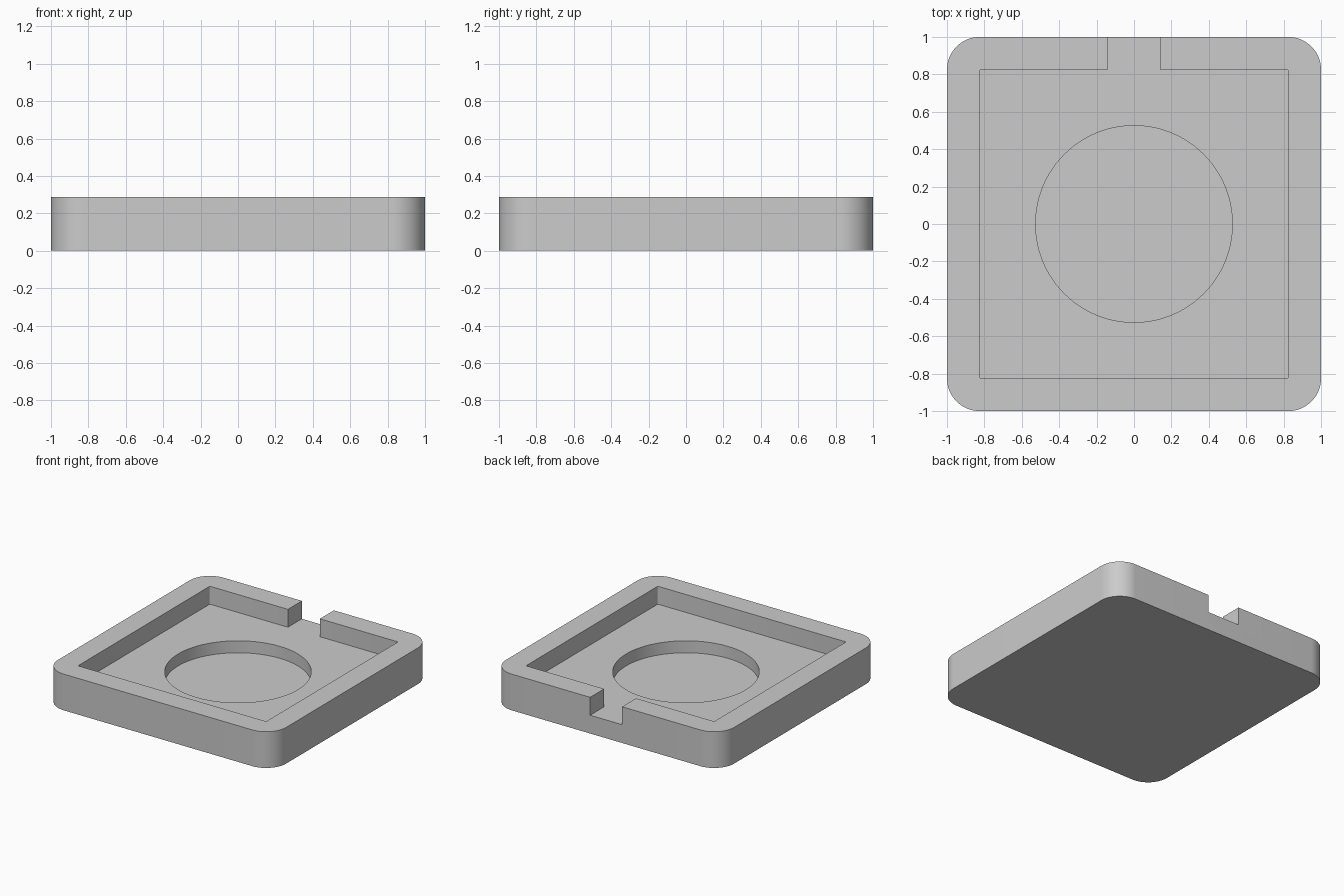
import bpy
import bmesh
from math import cos, sin, pi, radians

HEIGHT, POCKET_Z, RECESS_Z = 0.287, 0.145, 0.05

default = bpy.data.objects.get("Cube")
if default:
    bpy.data.objects.remove(default, do_unlink=True)

grey = bpy.data.materials.new("plain grey")
grey.use_nodes = True
colour = (0.6, 0.6, 0.6, 1)
grey.diffuse_color = colour
grey.node_tree.nodes["Principled BSDF"].inputs["Base Color"].default_value = colour


def rounded_square(half, radius, steps):
    """Outline of a square with rounded corners, anticlockwise."""
    inner = half - radius
    points = []
    for quarter, (sx, sy) in enumerate([(1, 1), (-1, 1), (-1, -1), (1, -1)]):
        for i in range(steps + 1):
            a = (quarter + i / steps) * pi / 2
            points.append((sx * inner + radius * cos(a), sy * inner + radius * sin(a)))
    return points


def prism(name, outline, bottom, top):
    """Solid made by raising a flat outline."""
    bm = bmesh.new()
    base = bm.faces.new([bm.verts.new((x, y, bottom)) for x, y in outline])
    raised = bmesh.ops.extrude_face_region(bm, geom=[base])["geom"]
    verts = [v for v in raised if isinstance(v, bmesh.types.BMVert)]
    bmesh.ops.translate(bm, verts=verts, vec=(0, 0, top - bottom))
    bmesh.ops.recalc_face_normals(bm, faces=bm.faces)
    mesh = bpy.data.meshes.new(name)
    bm.to_mesh(mesh)
    bm.free()
    mesh.materials.append(grey)
    obj = bpy.data.objects.new(name, mesh)
    bpy.context.collection.objects.link(obj)
    return obj


# Tray block with rounded vertical corners
tray = prism("tray", rounded_square(1, 0.175, 16), 0, HEIGHT)

# Square pocket, exit slot at the back and round recess in the floor
circle = [(0.526 * cos(i * pi / 48), 0.526 * sin(i * pi / 48)) for i in range(96)]
slot = [(-0.14, 0.5), (0.14, 0.5), (0.14, 1.1), (-0.14, 1.1)]
cutters = [
    prism("pocket_cutter", rounded_square(0.825, 0.008, 3), POCKET_Z, 0.5),
    prism("slot_cutter", slot, POCKET_Z, 0.5),
    prism("recess_cutter", circle, RECESS_Z, 0.5),
]

bpy.ops.object.select_all(action="DESELECT")
bpy.context.view_layer.objects.active = tray
tray.select_set(True)
for cutter in cutters:
    cutter.hide_render = True
    mod = tray.modifiers.new(cutter.name, "BOOLEAN")
    mod.operation = "DIFFERENCE"
    mod.solver = "EXACT"
    mod.object = cutter
    bpy.ops.object.modifier_apply(modifier=mod.name)
    bpy.data.objects.remove(cutter, do_unlink=True)

bpy.ops.object.shade_smooth_by_angle(angle=radians(35))
